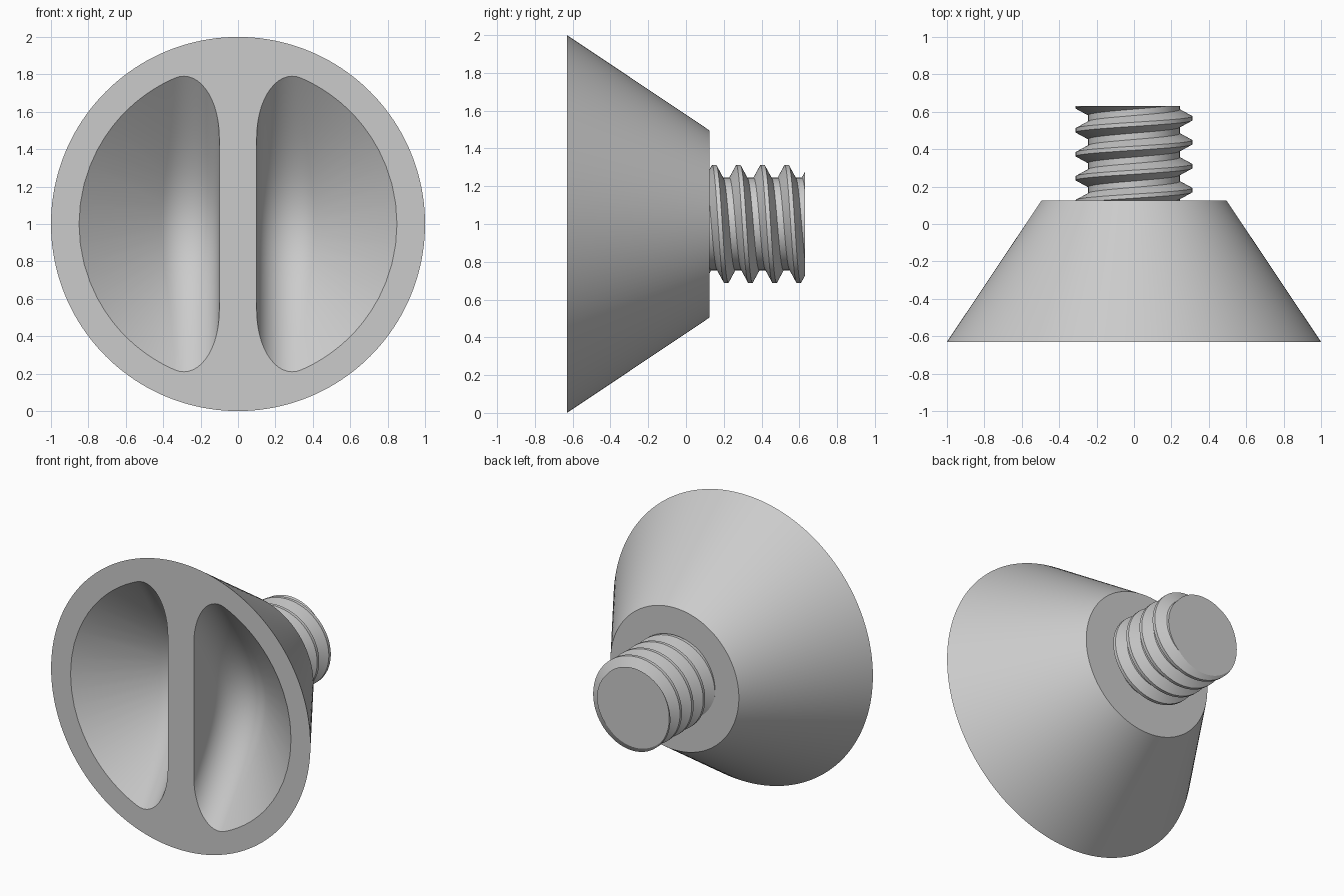
import bpy, bmesh, math
from mathutils import Vector

cube = bpy.data.objects.get("Cube")
if cube:
    bpy.data.objects.remove(cube, do_unlink=True)

FRONT, BACK, END = -0.63, 0.125, 0.63
CZ = 1.0                 # height of the axis

grey = bpy.data.materials.new("light_grey")
grey.use_nodes = True
colour = (0.6, 0.6, 0.6, 1)
grey.diffuse_color = colour
grey.node_tree.nodes["Principled BSDF"].inputs["Base Color"].default_value = colour


def make_object(name, bm):
    bmesh.ops.recalc_face_normals(bm, faces=bm.faces)
    mesh = bpy.data.meshes.new(name)
    bm.to_mesh(mesh)
    bm.free()
    mesh.materials.append(grey)
    obj = bpy.data.objects.new(name, mesh)
    bpy.context.collection.objects.link(obj)
    return obj


def smooth(obj):
    bpy.ops.object.select_all(action='DESELECT')
    obj.select_set(True)
    bpy.context.view_layer.objects.active = obj
    bpy.ops.object.shade_smooth_by_angle(angle=math.radians(20))


# Tapered head
def tapered_head(sides=160):
    bm = bmesh.new()
    rings = []
    for y, r in ((FRONT, 1.0), (BACK, 0.495)):
        rings.append([bm.verts.new((r * math.cos(a), y, CZ + r * math.sin(a)))
                      for a in (math.tau * i / sides for i in range(sides))])
    for i in range(sides):
        j = (i + 1) % sides
        bm.faces.new((rings[0][i], rings[0][j], rings[1][j], rings[1][i]))
    for ring in rings:
        bm.faces.new(ring)
    return make_object("tapered_head", bm)


# Pocket: flat rib wall and shallow conical outer wall joined by a rolling fillet
def pocket_cutter(side, wall=0.1, rim=0.85, r=0.19, slope=1.25, rows=72, arc=14):
    bm = bmesh.new()
    front = FRONT - 0.3
    k = math.hypot(1, slope)
    cx = wall + r
    rim_front = rim + slope * (FRONT - front)
    half = math.sqrt((rim_front - r * k) ** 2 - cx ** 2)
    grid = []
    for i in range(rows + 1):
        w = half * math.sin(math.pi * (i / rows - 0.5))
        rho = math.hypot(cx, w)
        centre = Vector((cx, FRONT + (rim - r * k - rho) / slope, w))
        out = Vector((cx / rho, 0, w / rho))
        n0 = Vector((-1, 0, 0))
        n1 = (out + Vector((0, slope, 0))) / k
        total = n0.angle(n1)
        tangent = (n1 - n0 * n0.dot(n1)).normalized()
        row = [] if i in (0, rows) else [Vector((wall, front, w))]
        for s in range(arc + 1):
            a = total * s / arc
            row.append(centre + r * (n0 * math.cos(a) + tangent * math.sin(a)))
        row.append(out * rim_front + Vector((0, front, 0)))
        verts = [bm.verts.new((side * p.x, p.y, CZ + p.z)) for p in row]
        grid.append(verts if len(row) == arc + 3 else [verts[0]] + verts)
    # each strip closes across the open side, and a fan closes each end
    for a, b in zip(grid, grid[1:]):
        for j in range(-1, arc + 2):
            bm.faces.new(list(dict.fromkeys((a[j], a[j + 1], b[j + 1], b[j]))))
    for tip in (grid[0], grid[-1]):
        for j in range(1, arc + 1):
            bm.faces.new((tip[-1], tip[j], tip[j + 1]))
    cutter = make_object("pocket_cutter", bm)
    cutter.hide_render = True
    return cutter


# Threaded shank: one trapezoid profile repeated along a helix
def threaded_shank(cols=72, pitch=0.128, core=0.245, crest=0.312):
    bm = bmesh.new()
    profile = ((-0.011, crest), (0.011, crest), (0.047, core), (pitch - 0.047, core))
    n, turns = len(profile), 8
    start = 0.149 - 2 * pitch
    grid = []
    for c in range(cols):
        a = math.tau * c / cols
        grid.append([bm.verts.new((r * math.sin(a), start + pitch * (t + c / cols) + dy,
                                   CZ + r * math.cos(a)))
                     for t in range(turns) for dy, r in profile])
    for c in range(cols):
        right, shift = grid[(c + 1) % cols], n if c == cols - 1 else 0
        for j in range(n * turns - 1 - shift):
            bm.faces.new((grid[c][j], grid[c][j + 1],
                          right[j + 1 + shift], right[j + shift]))
    for y, d in ((BACK - 0.015, -1), (END, 1)):
        cut = bmesh.ops.bisect_plane(bm, geom=bm.verts[:] + bm.edges[:] + bm.faces[:],
                                     plane_co=(0, y, 0), plane_no=(0, d, 0), clear_outer=True)
        rim = [e for e in cut["geom_cut"] if isinstance(e, bmesh.types.BMEdge)]
        bmesh.ops.contextual_create(bm, geom=rim)
    return make_object("threaded_shank", bm)


head = tapered_head()
for side in (-1, 1):
    cutter = pocket_cutter(side)
    mod = head.modifiers.new("pocket", 'BOOLEAN')
    mod.operation, mod.solver, mod.object = 'DIFFERENCE', 'EXACT', cutter
    bpy.context.view_layer.objects.active = head
    bpy.ops.object.modifier_apply(modifier=mod.name)
    bpy.data.objects.remove(cutter, do_unlink=True)
smooth(head)
smooth(threaded_shank())
